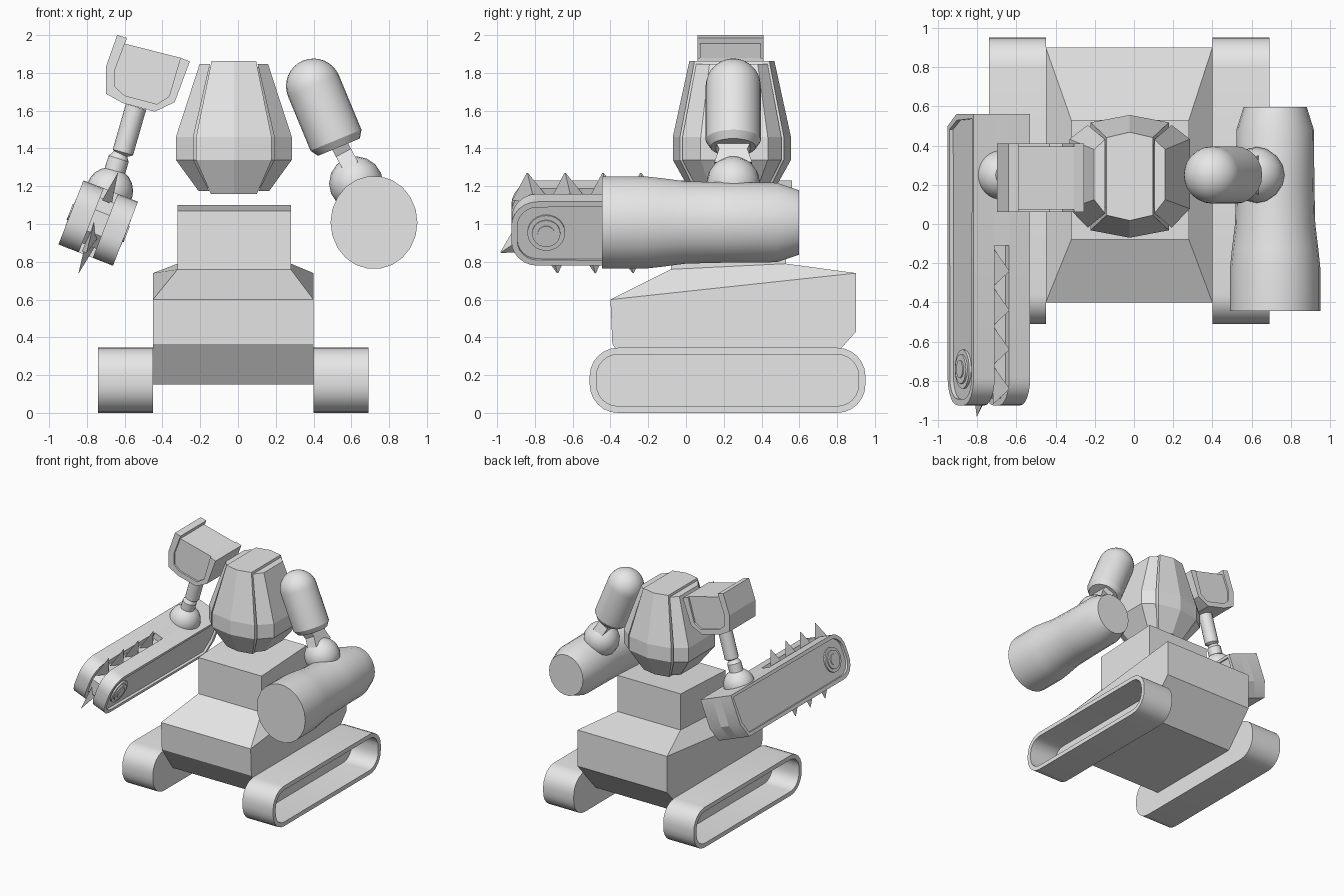
import bpy, bmesh
from math import sin, cos, pi, radians
from mathutils import Matrix, Vector

cube = bpy.data.objects.get("Cube")
if cube:
    bpy.data.objects.remove(cube, do_unlink=True)

grey = bpy.data.materials.new("plain_grey")
grey.use_nodes = True
grey.diffuse_color = (0.8, 0.8, 0.8, 1)
grey.node_tree.nodes["Principled BSDF"].inputs["Base Color"].default_value = (0.8, 0.8, 0.8, 1)


def loft(name, rings, matrix=None, smooth=None, recess=None):
    """Skin rings of equal length, cap both ends, optionally recess the cap facing `recess[0]`."""
    bm = bmesh.new()
    loops = [[bm.verts.new(p) for p in ring] for ring in rings]
    n = len(loops[0])
    for a, b in zip(loops, loops[1:]):
        for i in range(n):
            j = (i + 1) % n
            bm.faces.new((a[i], a[j], b[j], b[i]))
    bm.faces.new(loops[0][::-1])
    bm.faces.new(loops[-1])
    bmesh.ops.recalc_face_normals(bm, faces=bm.faces)
    if recess:
        direction, rim, depth = recess
        cap = max(bm.faces, key=lambda f: f.normal.dot(Vector(direction)) + len(f.verts))
        cap = max((f for f in bm.faces if len(f.verts) == len(cap.verts)),
                  key=lambda f: f.normal.dot(Vector(direction)))
        bmesh.ops.inset_individual(bm, faces=[cap], thickness=rim, depth=0)
        bmesh.ops.inset_individual(bm, faces=[cap], thickness=0, depth=-depth)
    mesh = bpy.data.meshes.new(name)
    bm.to_mesh(mesh)
    bm.free()
    mesh.materials.append(grey)
    obj = bpy.data.objects.new(name, mesh)
    bpy.context.collection.objects.link(obj)
    if matrix:
        obj.matrix_world = matrix
    if smooth:
        bpy.ops.object.select_all(action='DESELECT')
        obj.select_set(True)
        bpy.context.view_layer.objects.active = obj
        bpy.ops.object.shade_smooth_by_angle(angle=radians(smooth))
    return obj


def revolve(name, profile, matrix, sides=24, sx=1, sy=1, smooth=30):
    rings = [[(r * sx * cos(2 * pi * i / sides), r * sy * sin(2 * pi * i / sides), t)
              for i in range(sides)] for r, t in profile]
    return loft(name, rings, matrix, smooth)


def aim(start, end):
    """Frame at start whose z axis points to end."""
    d = Vector(end) - Vector(start)
    return Matrix.Translation(start) @ d.to_track_quat('Z', 'Y').to_matrix().to_4x4()


def ball(r, steps=10, low=-pi / 2):
    top = pi / 2 - 0.02
    return [(r * cos(a), r * sin(a)) for a in (low + 0.02 + (top - low - 0.02) * i / steps for i in range(steps + 1))]


def prism_x(name, pts, x0, x1, **kw):
    return loft(name, [[(x, y, z) for y, z in pts] for x in (x0, x1)], **kw)


def prism_y(name, pts, y0, y1, **kw):
    return loft(name, [[(x, y, z) for x, z in pts] for y in (y0, y1)], **kw)


def arc(cy, cz, r, start, steps=6):
    return [(cy + r * cos(start + pi / 2 * i / steps), cz + r * sin(start + pi / 2 * i / steps))
            for i in range(steps + 1)]


def slab(x0, x1, front, back):
    (yf, zf), (yb, zb) = front, back
    return [(x0, yf, zf), (x1, yf, zf), (x1, yb, zb), (x0, yb, zb)]


# Tracks: rounded loops, hollowed on the outer side
R = 0.15
track = (arc(0.80, 0.195, R, 0) + arc(-0.36, 0.195, R, pi / 2)
         + arc(-0.36, R, R, pi) + arc(0.80, R, R, 1.5 * pi))
for name, x0, x1, out in (("right_track", -0.74, -0.45, -1), ("left_track", 0.40, 0.69, 1)):
    prism_x(name, track, x0, x1, smooth=30, recess=((out, 0, 0), 0.036, 0.25))

# Hull with sloping deck, and the box above it
loft("hull", [slab(-0.45, 0.40, (-0.24, 0.15), (0.65, 0.15)),
              slab(-0.45, 0.40, (-0.39, 0.365), (0.90, 0.43)),
              slab(-0.45, 0.40, (-0.40, 0.60), (0.90, 0.74)),
              slab(-0.32, 0.28, (-0.08, 0.76), (0.53, 0.79))])
loft("waist_box", [slab(-0.32, 0.28, (-0.08, 0.75), (0.53, 0.78)),
                   slab(-0.32, 0.28, (-0.08, 1.07), (0.53, 1.10))])

# Torso: inner core, centre band and two side shells
LEVELS = ((1.16, 0.61, 0.68), (1.34, 1, 1), (1.46, 1, 1), (1.862, 0.59, 0.72))


def torso_part(name, section, trim=0.0):
    rings = [[(-0.022 + x * sx, 0.243 + y * sy, z + (trim if z < 1.3 else -trim if z > 1.5 else 0))
              for x, y in section] for z, sx, sy in LEVELS]
    loft(name, rings)


half = [(0.2, -0.275), (0.2, 0.275)]
torso_part("torso_band", [(0, -0.313)] + half + [(0, 0.313)] + [(-x, y) for x, y in half[::-1]])
corner = [(0.19, -0.24), (0.285, -0.155), (0.285, 0.175), (0.19, 0.24)]
torso_part("torso_core", corner + [(-x, y) for x, y in corner[::-1]], 0.03)
shell = [(0.214, -0.262), (0.307, -0.165), (0.307, 0.19), (0.214, 0.262)]
for name, s in (("torso_left_shell", 1), ("torso_right_shell", -1)):
    torso_part(name, [(x * s, y) for x, y in shell], 0.015)

# Left arm: capsule, elbow link, ball and barrel
AY = 0.25
capsule = [(0.12, -0.35), (0.146, -0.31)] + ball(0.146, 8, 0)
revolve("left_upper_arm", capsule, aim((0.40, AY, 1.73), (0.285, AY, 2.007)))
link = aim((0.53, AY, 1.43), (0.60, AY, 1.30))
loft("left_elbow_link", [[(x * w, y * d, t) for x, y in ((-1, -1), (1, -1), (1, 1), (-1, 1))]
                         for w, d, t in ((0.1, 0.045, 0), (0.075, 0.045, 0.06), (0.1, 0.045, 0.14))],
     link)
revolve("left_elbow_ball", ball(0.143, 8), aim((0.625, AY, 1.215), (0.57, AY, 1.35)), 16)
barrel = [(1, -0.445), (1, -0.22), (0.96, -0.13), (0.89, 0), (0.87, 0.2), (0.86, 0.48), (0.70, 0.597)]
revolve("left_barrel", barrel, Matrix.Translation((0.72, 0, 1.008)) @ Matrix.Rotation(-pi / 2, 4, 'X'),
        22, 0.23, 0.247)

# Right shoulder: rim bracket around a slightly recessed block
outer = [(-0.64, 2.0), (-0.70, 1.83), (-0.70, 1.69), (-0.61, 1.64),
         (-0.44, 1.595), (-0.335, 1.645), (-0.255, 1.86)]
inner = [(-0.305, 1.88), (-0.365, 1.675), (-0.43, 1.635), (-0.60, 1.68),
         (-0.65, 1.725), (-0.65, 1.82), (-0.588, 1.985)]
for i in range(6):
    j = 6 - i
    prism_y("right_shoulder_rim", [outer[i], outer[i + 1], inner[j - 1], inner[j]], 0.06, 0.41)
prism_y("right_shoulder_block", inner[:-1] + [(-0.60, 1.955)], 0.075, 0.395)

# Right arm: rod, wrist and ball
revolve("right_arm_rod", [(0.056, 0), (0.056, 0.25), (0.035, 0.265)],
        aim((-0.54, AY, 1.62), (-0.615, AY, 1.36)), 16)
revolve("right_wrist", [(0.03, -0.03), (0.045, 0), (0.056, 0.015), (0.056, 0.16)],
        aim((-0.627, AY, 1.36), (-0.665, AY, 1.24)), 16)
revolve("right_wrist_ball", ball(0.125), aim((-0.68, AY, 1.175), (-0.64, AY, 1.3)))

# Saw: two recessed side plates with a slot between them, tilted inward
SAW = Matrix.Translation((-0.74, 0, 1.005)) @ Matrix.Rotation(radians(21.35), 4, 'Y')
H, T, GAP = 0.182, 0.155, 0.04
rear = [(0.50, -H), (0.56, -0.06), (0.56, H)]
tip = arc(-0.785, H - 0.14, 0.14, pi / 2) + arc(-0.785, 0.14 - H, 0.14, pi)
for name, s in (("saw_inner_plate", 1), ("saw_outer_plate", -1)):
    prism_x(name, rear + tip, s * GAP, s * T, matrix=SAW, smooth=30, recess=((s, 0, 0), 0.032, 0.02))
    hub = [(0.10, 0.11), (0.10, 0.147), (0.075, 0.147), (0.075, 0.156),
           (0.045, 0.156), (0.045, 0.162)]
    revolve(name + "_hub", hub, SAW @ aim((0, -0.74, 0), (s, -0.74, 0)))
prism_x("saw_body", rear + [(-0.11, H), (-0.11, -H)], -GAP, GAP, matrix=SAW)
prism_x("saw_guide_bar", [(-0.1, -0.13), (-0.1, 0.13), (-0.82, 0.13), (-0.89, 0.06),
                          (-0.89, -0.06), (-0.82, -0.13)], -GAP, GAP, matrix=SAW)

# Saw teeth: slim three-sided spikes along both edges and round the tip
teeth = [(-0.22 - 0.2 * i, 0.12, 0) for i in range(4)]
teeth += [(-0.30 - 0.2 * i, -0.12, pi) for i in range(3)]
teeth += [(-0.84, -0.08, radians(115))]
for y, z, turn in teeth:
    frame = SAW @ Matrix.Translation((0, y, z)) @ Matrix.Rotation(turn, 4, 'X')
    base = [(-0.025, -0.10, 0), (0.03, 0.02, 0), (-0.025, 0.10, 0)]
    loft("saw_tooth", [base, [(p[0] * 0.03, p[1] * 0.03 - 0.02, 0.165) for p in base]], frame)
